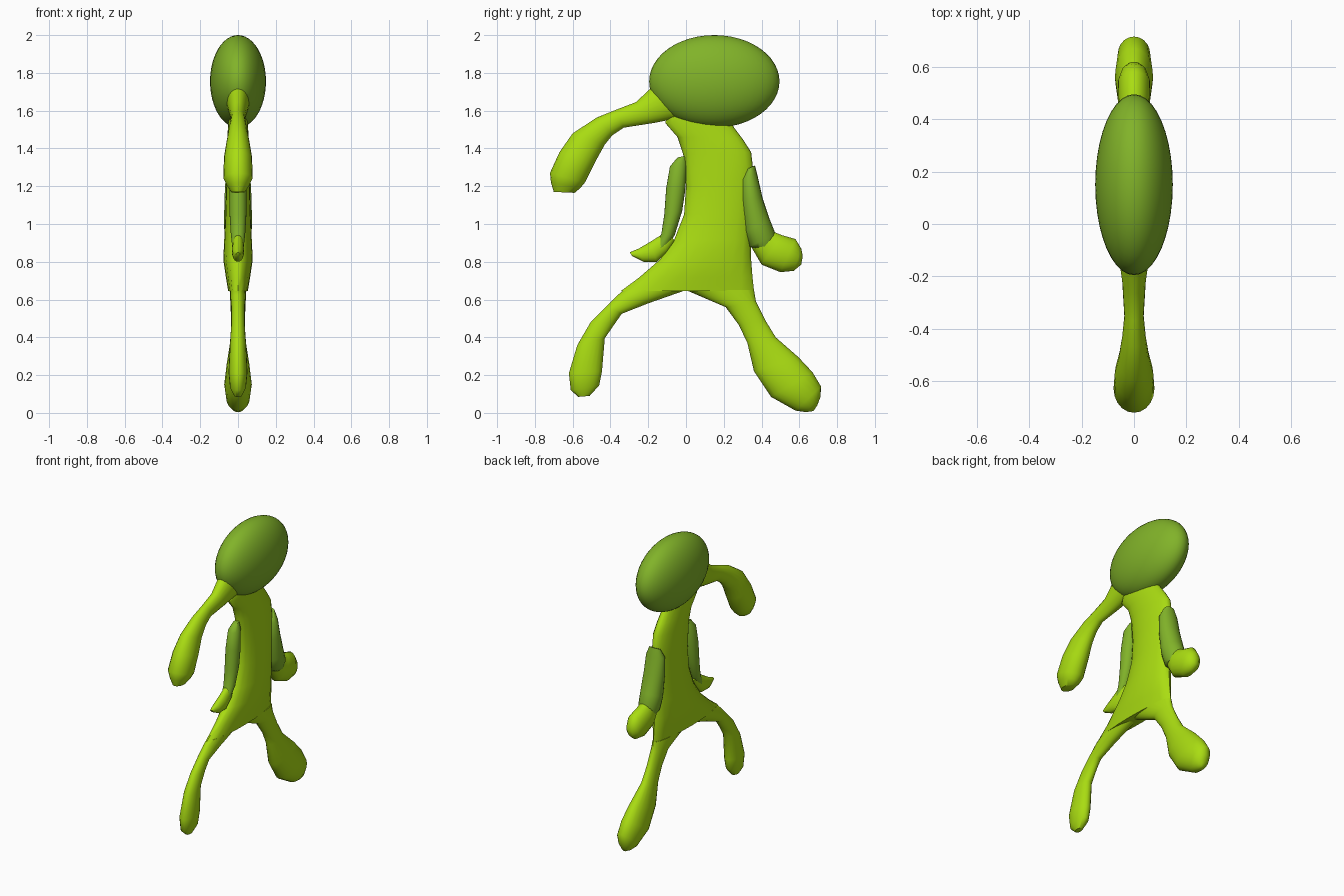
import bpy, bmesh, math
from mathutils import Vector


def material(name, rgb):
    m = bpy.data.materials.new(name)
    m.diffuse_color = (*rgb, 1)
    return m


LIME = material("lime green", (0.40, 0.72, 0.006))
LEAF = material("leaf green", (0.22, 0.45, 0.022))
SEGMENTS = 20


def finish(obj, mat, angle=50):
    obj.data.materials.append(mat)
    bpy.ops.object.select_all(action='DESELECT')
    obj.select_set(True)
    bpy.context.view_layer.objects.active = obj
    bpy.ops.object.shade_smooth_by_angle(angle=math.radians(angle))


def loft(name, mat, sections):
    """Skin of ellipses; each section = (y1, z1, y2, z2, half thickness in x)."""
    bm = bmesh.new()
    rings = []
    for y1, z1, y2, z2, t in sections:
        a, b = Vector((0, y1, z1)), Vector((0, y2, z2))
        mid, half = (a + b) / 2, (b - a) / 2
        ring = []
        for i in range(SEGMENTS):
            u = 2 * math.pi * i / SEGMENTS
            ring.append(bm.verts.new(mid + half * math.cos(u) + Vector((t * math.sin(u), 0, 0))))
        rings.append(ring)
    for r, s in zip(rings, rings[1:]):
        for i in range(SEGMENTS):
            j = (i + 1) % SEGMENTS
            bm.faces.new((r[i], r[j], s[j], s[i]))
    bm.faces.new(rings[0])
    bm.faces.new(rings[-1])
    bmesh.ops.recalc_face_normals(bm, faces=bm.faces)
    me = bpy.data.meshes.new(name)
    bm.to_mesh(me)
    bm.free()
    obj = bpy.data.objects.new(name, me)
    bpy.context.collection.objects.link(obj)
    finish(obj, mat)


# Head
bpy.ops.mesh.primitive_uv_sphere_add(segments=40, ring_count=24, location=(0, 0.15, 1.755))
head = bpy.context.object
head.name = "head"
head.scale = (0.148, 0.345, 0.245)
bpy.ops.object.transform_apply(location=False, rotation=False, scale=True)
finish(head, LEAF)

# Body, flaring forwards at the hem
loft("body", LIME, [
    (-0.10, 1.57, 0.22, 1.57, 0.05),
    (-0.11, 1.535, 0.255, 1.51, 0.053),
    (-0.045, 1.46, 0.30, 1.45, 0.056),
    (-0.015, 1.37, 0.345, 1.38, 0.06),
    (0.0, 1.20, 0.36, 1.25, 0.062),
    (-0.01, 1.05, 0.35, 1.05, 0.067),
    (-0.065, 0.91, 0.345, 0.92, 0.073),
    (-0.14, 0.81, 0.345, 0.81, 0.078),
    (-0.25, 0.715, 0.352, 0.72, 0.064),
    (-0.345, 0.645, 0.36, 0.645, 0.052)])

# Trunk, from the face to the blunt drooping tip
loft("trunk", LIME, [
    (-0.12, 1.75, 0.02, 1.55, 0.06),
    (-0.19, 1.715, -0.07, 1.555, 0.058),
    (-0.265, 1.645, -0.17, 1.535, 0.045),
    (-0.37, 1.605, -0.33, 1.51, 0.037),
    (-0.47, 1.565, -0.39, 1.47, 0.045),
    (-0.60, 1.48, -0.43, 1.42, 0.058),
    (-0.67, 1.38, -0.48, 1.33, 0.074),
    (-0.72, 1.27, -0.535, 1.22, 0.078),
    (-0.715, 1.22, -0.56, 1.19, 0.06),
    (-0.70, 1.17, -0.59, 1.165, 0.035)])

# Legs
loft("front_leg", LIME, [
    (-0.33, 0.65, 0.0, 0.65, 0.042),
    (-0.36, 0.625, -0.20, 0.58, 0.04),
    (-0.42, 0.565, -0.34, 0.525, 0.034),
    (-0.505, 0.48, -0.375, 0.475, 0.035),
    (-0.575, 0.36, -0.43, 0.395, 0.042),
    (-0.62, 0.21, -0.445, 0.22, 0.05),
    (-0.61, 0.12, -0.46, 0.145, 0.042),
    (-0.57, 0.085, -0.51, 0.09, 0.018)])
loft("rear_leg", LIME, [
    (0.36, 0.65, 0.0, 0.65, 0.044),
    (0.37, 0.59, 0.21, 0.56, 0.04),
    (0.42, 0.49, 0.28, 0.465, 0.036),
    (0.475, 0.40, 0.325, 0.37, 0.04),
    (0.595, 0.295, 0.36, 0.22, 0.06),
    (0.67, 0.215, 0.45, 0.085, 0.073),
    (0.715, 0.14, 0.58, 0.012, 0.062),
    (0.712, 0.085, 0.635, 0.004, 0.04),
    (0.695, 0.04, 0.675, 0.01, 0.015)])

# Sleeves
loft("front_sleeve", LEAF, [
    (-0.045, 1.352, 0.0, 1.362, 0.018),
    (-0.085, 1.305, 0.005, 1.32, 0.038),
    (-0.105, 1.19, -0.004, 1.18, 0.046),
    (-0.115, 1.05, -0.02, 1.07, 0.045),
    (-0.13, 0.95, -0.06, 0.94, 0.038),
    (-0.17, 0.86, -0.12, 0.85, 0.028)])
loft("rear_sleeve", LEAF, [
    (0.32, 1.29, 0.365, 1.31, 0.04),
    (0.29, 1.235, 0.38, 1.25, 0.066),
    (0.29, 1.12, 0.405, 1.14, 0.072),
    (0.31, 0.96, 0.445, 1.02, 0.074),
    (0.335, 0.88, 0.475, 0.945, 0.068),
    (0.355, 0.872, 0.47, 0.89, 0.055)])

# Hands
loft("front_hand", LIME, [
    (-0.10, 0.97, -0.06, 0.91, 0.02),
    (-0.135, 0.94, -0.10, 0.85, 0.03),
    (-0.19, 0.905, -0.155, 0.80, 0.032),
    (-0.25, 0.87, -0.225, 0.80, 0.028),
    (-0.298, 0.85, -0.285, 0.83, 0.01)])
loft("rear_hand", LIME, [
    (0.46, 0.96, 0.345, 0.88, 0.052),
    (0.51, 0.94, 0.40, 0.785, 0.06),
    (0.58, 0.92, 0.50, 0.745, 0.062),
    (0.61, 0.87, 0.57, 0.752, 0.045),
    (0.618, 0.83, 0.61, 0.785, 0.018)])
